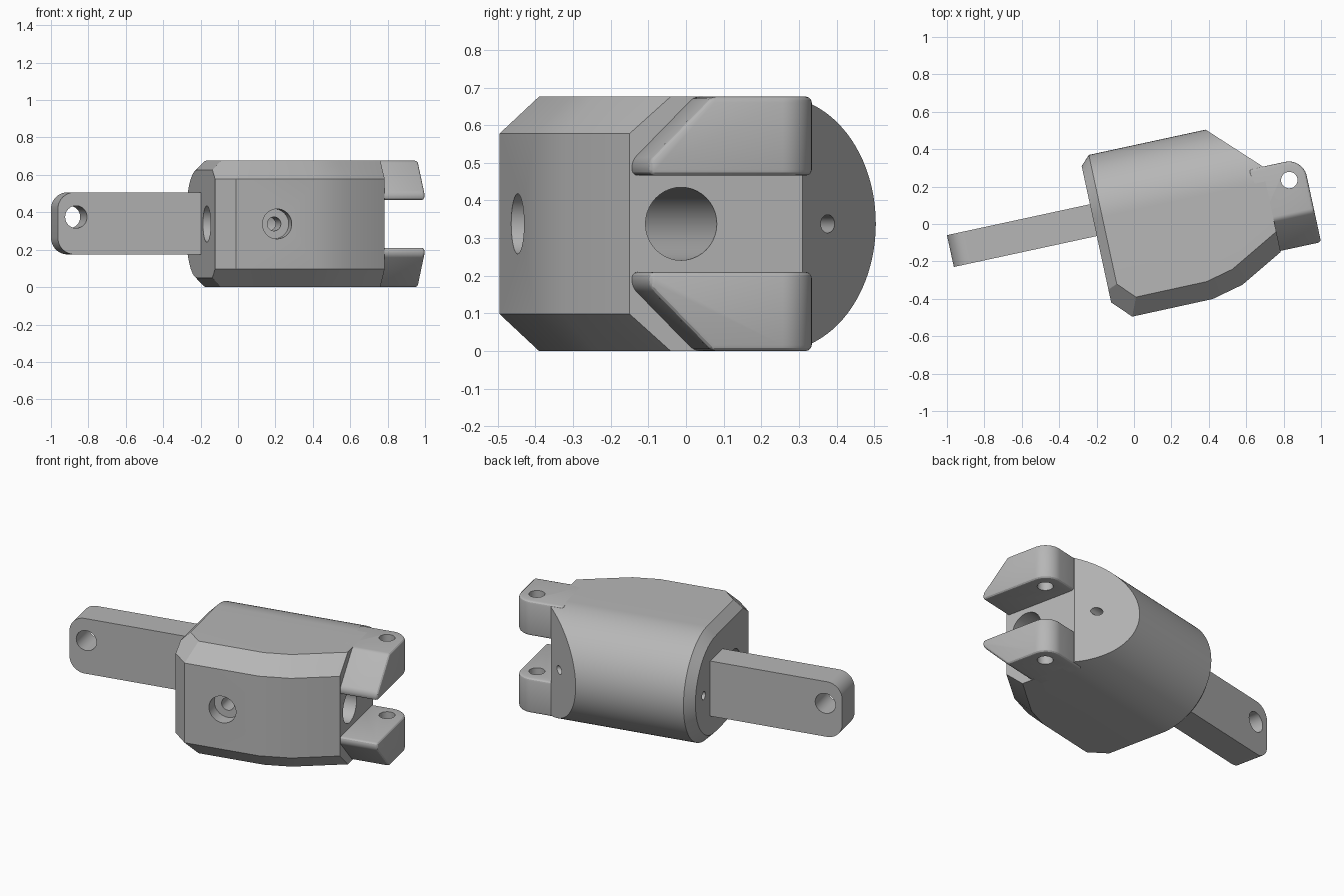
import bpy, bmesh, math
from mathutils import Matrix

if "Cube" in bpy.data.objects:
    bpy.data.objects.remove(bpy.data.objects["Cube"])

TURN = math.radians(12.2)
TOP = 0.676
MID = TOP / 2

grey = bpy.data.materials.new("grey_metal")
grey.use_nodes = True
GREY = (0.47, 0.47, 0.47, 1)
grey.diffuse_color = GREY
grey.node_tree.nodes["Principled BSDF"].inputs["Base Color"].default_value = GREY


def place(axis, p, t):
    """Put a 2D profile point at depth t along the axis."""
    a, b = p
    return {"x": (t, a, b), "y": (a, t, b), "z": (a, b, t)}[axis]


def arc(cx, cy, r, start, end, n):
    angles = [math.radians(start + (end - start) * i / n) for i in range(n + 1)]
    return [(cx + r * math.cos(a), cy + r * math.sin(a)) for a in angles]


def prism(name, axis, pts, lo, hi, edge_rule=None, width=0.0):
    """Extrude a profile, then chamfer the edges picked by the rule."""
    bm = bmesh.new()
    base = [bm.verts.new(place(axis, p, lo)) for p in pts]
    end = [bm.verts.new(place(axis, p, hi)) for p in pts]
    bm.faces.new(base)
    bm.faces.new(end[::-1])
    for i in range(len(pts)):
        j = (i + 1) % len(pts)
        bm.faces.new((base[i], end[i], end[j], base[j]))
    bmesh.ops.recalc_face_normals(bm, faces=bm.faces)
    if edge_rule:
        picked = [e for e in bm.edges if edge_rule(e.verts[0].co, e.verts[1].co)]
        bmesh.ops.bevel(bm, geom=picked, offset=width, offset_type="OFFSET",
                        segments=1, affect="EDGES", profile=0.5)
    mesh = bpy.data.meshes.new(name)
    bm.to_mesh(mesh)
    bm.free()
    mesh.materials.append(grey)
    obj = bpy.data.objects.new(name, mesh)
    bpy.context.scene.collection.objects.link(obj)
    return obj


def bake(obj):
    """Turn the modifiers into plain mesh."""
    bpy.context.view_layer.update()
    graph = bpy.context.evaluated_depsgraph_get()
    mesh = bpy.data.meshes.new_from_object(obj.evaluated_get(graph))
    obj.modifiers.clear()
    obj.data = mesh


def combine(obj, cutter, operation="DIFFERENCE"):
    mod = obj.modifiers.new("cut", "BOOLEAN")
    mod.operation = operation
    mod.solver = "EXACT"
    mod.object = cutter
    bake(obj)
    bpy.data.objects.remove(cutter)


def drill(obj, axis, center, r, lo, hi):
    circle = arc(*center, r, 0, 360, 40)[:-1]
    combine(obj, prism("drill", axis, circle, lo, hi))


def soften(obj, width):
    mod = obj.modifiers.new("soft_edges", "BEVEL")
    mod.width = width
    mod.segments = 3
    mod.limit_method = "ANGLE"
    mod.angle_limit = math.radians(35)
    bake(obj)


# Housing: flat front, half-round back, chamfered left end
section = [(-0.482, 0), *arc(0.074, MID, MID, -90, 90, 48), (-0.482, TOP)]
body = prism("housing", "x", section, -0.208, 0.80,
             lambda a, b: max(a.x, b.x) < -0.2, 0.05)

# Plan outline: tapered chamfered front, oblique back corner
front = [(-0.24, -0.35), (-0.114, -0.482), (0.326, -0.481),
         (0.498, -0.44), (0.735, -0.312)]
outline = front + [(0.735, 0.158), (0.35, 0.543), (-0.24, 0.543)]


def front_rim(a, b):
    return abs(a.z - b.z) < 0.01 and max(a.y, b.y) < -0.3


combine(body, prism("outline", "z", outline, -0.01, TOP + 0.01, front_rim, 0.108),
        "INTERSECT")

# Bores: main bore, small pin bore, counterbored screw hole in the front
drill(body, "x", (-0.172, MID), 0.097, -0.5, 1)
drill(body, "x", (0.245, MID), 0.024, -0.5, 1)
drill(body, "y", (0.11, MID), 0.08, -0.6, -0.405)
drill(body, "y", (0.11, MID), 0.037, -0.6, -0.17)

# Clevis lugs: rounded back corner, wide chamfer on the outer front edge
lug_plan = [(0.66, -0.306), (0.957, -0.306),
            *arc(0.859, 0.056, 0.098, 0, 90, 14), (0.66, 0.154)]
lugs = []
for name, lo, hi, outer in (("lower_lug", 0, 0.21, 0), ("upper_lug", TOP - 0.21, TOP, TOP)):
    def outer_front(a, b, z=outer):
        return max(a.y, b.y) < -0.3 and abs(a.z - z) + abs(b.z - z) < 0.01
    lug = prism(name, "z", lug_plan, lo, hi, outer_front, 0.17)
    soften(lug, 0.016)
    drill(lug, "z", (0.861, 0.054), 0.044, -0.5, 1.5)
    lugs.append(lug)

# Tongue bar with rounded end and cross hole
bar_side = [(-0.12, 0.175), (-0.12, 0.507),
            *arc(-0.9, 0.417, 0.09, 90, 180, 12), *arc(-0.9, 0.265, 0.09, 180, 270, 12)]
bar = prism("tongue_bar", "y", bar_side, -0.021, 0.153)
drill(bar, "y", (-0.89, 0.375), 0.06, -0.5, 0.5)

# Turn every part to its resting angle
for obj in [body, bar] + lugs:
    obj.data.transform(Matrix.Rotation(TURN, 4, "Z"))
    bpy.ops.object.select_all(action="DESELECT")
    obj.select_set(True)
    bpy.context.view_layer.objects.active = obj
    bpy.ops.object.shade_smooth_by_angle(angle=math.radians(25))
